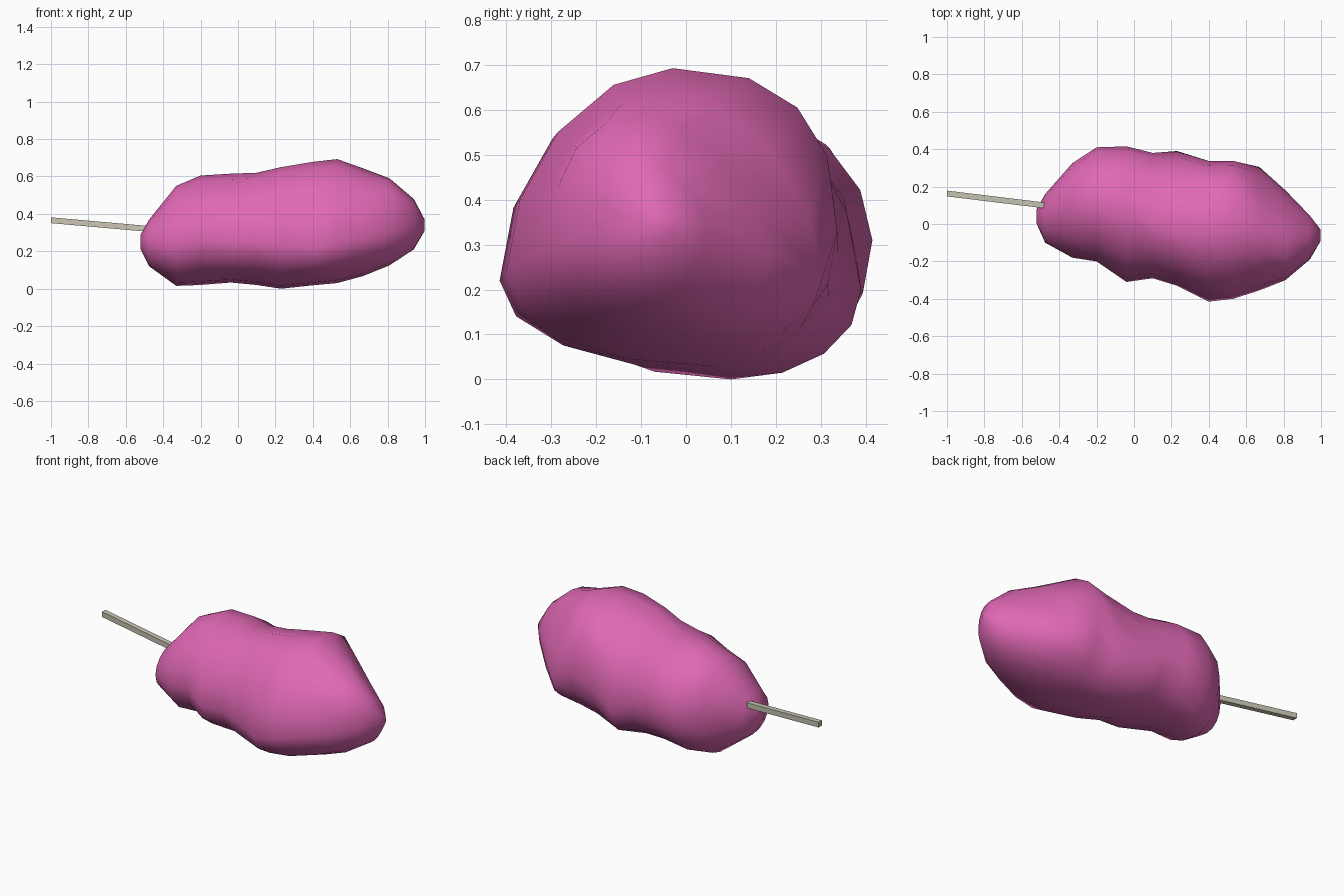
import bpy, bmesh, math
from mathutils import Vector

if "Cube" in bpy.data.objects:
    bpy.data.objects.remove(bpy.data.objects["Cube"])


def material(name, rgb):
    m = bpy.data.materials.new(name)
    m.diffuse_color = (*rgb, 1)
    m.use_nodes = True
    m.node_tree.nodes["Principled BSDF"].inputs["Base Color"].default_value = m.diffuse_color
    return m


def add_object(name, bm, mat):
    bmesh.ops.recalc_face_normals(bm, faces=bm.faces[:])
    mesh = bpy.data.meshes.new(name)
    bm.to_mesh(mesh)
    bm.free()
    mesh.materials.append(mat)
    ob = bpy.data.objects.new(name, mesh)
    bpy.context.collection.objects.link(ob)
    return ob


pink = material("candy pink", (0.75, 0.14, 0.46))
wood = material("pale wood", (0.58, 0.56, 0.45))

# Fluffy lump: cross-sections along x
# x, y min, y max, z min, z max, y of top, y of bottom, z of front, z of back,
# exponent of the upper back quarter (below 1 full, above 1 hollow)
SECTIONS = [
    (-0.52, 0.00, 0.08, 0.21, 0.29, 0.04, 0.04, 0.25, 0.25, 1),
    (-0.475, -0.10, 0.16, 0.12, 0.37, 0.04, 0.05, 0.24, 0.25, 1),
    (-0.33, -0.18, 0.325, 0.015, 0.55, 0.10, 0.15, 0.25, 0.30, 1),
    (-0.20, -0.20, 0.41, 0.02, 0.605, 0.12, 0.18, 0.27, 0.30, 1.05),
    (-0.04, -0.31, 0.415, 0.033, 0.615, 0.08, 0.15, 0.25, 0.31, 1.05),
    (0.10, -0.29, 0.38, 0.02, 0.62, 0.01, 0.12, 0.25, 0.27, 1),
    (0.23, -0.33, 0.39, 0.0, 0.65, -0.03, 0.10, 0.23, 0.20, 1),
    (0.40, -0.415, 0.337, 0.018, 0.678, -0.04, 0.08, 0.22, 0.28, 0.85),
    (0.53, -0.40, 0.337, 0.03, 0.693, -0.03, 0.05, 0.24, 0.33, 0.8),
    (0.67, -0.355, 0.305, 0.068, 0.643, -0.03, 0.02, 0.27, 0.23, 1.2),
    (0.81, -0.30, 0.18, 0.125, 0.59, -0.08, -0.04, 0.30, 0.28, 1.35),
    (0.94, -0.19, 0.045, 0.21, 0.48, -0.09, -0.07, 0.33, 0.33, 1.2),
    (0.998, -0.09, -0.03, 0.31, 0.37, -0.06, -0.06, 0.34, 0.34, 1),
]
SIDES = 16


def ring(bm, s):
    x, y0, y1, z0, z1, yt, yb, zl, zr, p_back = s
    verts = []
    for i in range(SIDES):
        a = 2 * math.pi * i / SIDES
        c, d = math.cos(a), math.sin(a)
        p = 0.97
        if c > 0 and d > 0:
            p = p_back
        elif c < 0 and d > 0:
            p = 0.85 if x > 0.75 else 1.08
        u, v = abs(c) ** p, abs(d) ** p
        ym = yt if d >= 0 else yb
        zm = zr if c >= 0 else zl
        verts.append(bm.verts.new((x,
                                   ym + ((y1 if c >= 0 else y0) - ym) * u,
                                   zm + ((z1 if d >= 0 else z0) - zm) * v)))
    return verts


bm = bmesh.new()
rings = [ring(bm, s) for s in SECTIONS]
for a, b in zip(rings, rings[1:]):
    for i in range(SIDES):
        j = (i + 1) % SIDES
        bm.faces.new((a[i], a[j], b[j], b[i]))
bm.faces.new(rings[0])
bm.faces.new(rings[-1])
for f in bm.faces:
    f.smooth = True
add_object("candy_floss", bm, pink)

# Square stick running into the left end
start, end = Vector((-1.0, 0.163, 0.366)), Vector((-0.40, 0.09, 0.313))
bm = bmesh.new()
h = 0.0155
ends = [[bm.verts.new(p + Vector((0, sy * h, sz * h)))
         for sy, sz in ((-1, -1), (1, -1), (1, 1), (-1, 1))] for p in (start, end)]
for i in range(4):
    j = (i + 1) % 4
    bm.faces.new((ends[0][i], ends[0][j], ends[1][j], ends[1][i]))
for e in ends:
    bm.faces.new(e)
add_object("stick", bm, wood)
